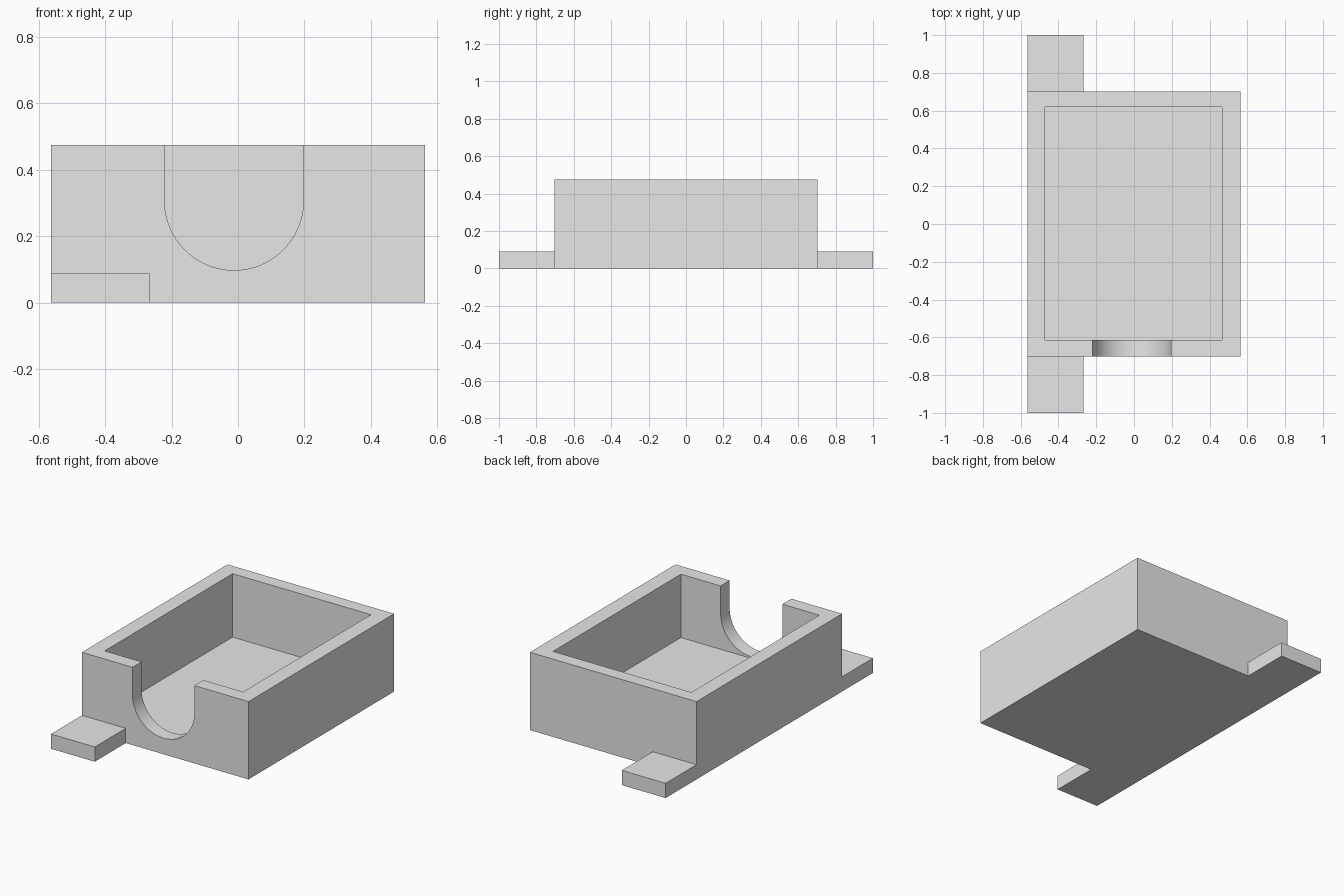
import bpy
import bmesh
import math

cube = bpy.data.objects.get("Cube")
if cube:
    bpy.data.objects.remove(cube, do_unlink=True)

grey = bpy.data.materials.new("light_grey")
grey.use_nodes = True
grey.diffuse_color = (0.8, 0.8, 0.8, 1)
grey.node_tree.nodes["Principled BSDF"].inputs["Base Color"].default_value = (0.8, 0.8, 0.8, 1)


def prism(name, profile, depth):
    """Solid made by sweeping a closed 3D outline along a depth vector."""
    bm = bmesh.new()
    face = bm.faces.new([bm.verts.new(p) for p in profile])
    swept = bmesh.ops.extrude_face_region(bm, geom=[face])["geom"]
    verts = [v for v in swept if isinstance(v, bmesh.types.BMVert)]
    bmesh.ops.translate(bm, verts=verts, vec=depth)
    bmesh.ops.recalc_face_normals(bm, faces=bm.faces)
    mesh = bpy.data.meshes.new(name)
    bm.to_mesh(mesh)
    bm.free()
    mesh.materials.append(grey)
    obj = bpy.data.objects.new(name, mesh)
    bpy.context.collection.objects.link(obj)
    return obj


def box(name, x0, x1, y0, y1, z0, z1):
    outline = [(x0, y0, z0), (x1, y0, z0), (x1, y1, z0), (x0, y1, z0)]
    return prism(name, outline, (0, 0, z1 - z0))


def combine(target, other, operation):
    """Apply a boolean to the target and discard the other solid."""
    mod = target.modifiers.new(operation.lower(), "BOOLEAN")
    mod.operation = operation
    mod.solver = "EXACT"
    mod.object = other
    bpy.context.view_layer.objects.active = target
    bpy.ops.object.modifier_apply(modifier=mod.name)
    bpy.data.objects.remove(other, do_unlink=True)


LEFT, RIGHT, HALF_Y, HEIGHT = -0.5625, 0.5625, 0.702, 0.475
FLOOR, TAB_TOP, TAB_EDGE = 0.088, 0.09, -0.267

# Open tray body
tray = box("open_tray", LEFT, RIGHT, -HALF_Y, HALF_Y, 0, HEIGHT)
combine(tray, box("cavity_cutter", -0.47, 0.465, -0.615, 0.619, FLOOR, HEIGHT + 0.1), "DIFFERENCE")

# Round-bottomed notch through the front wall
cx, cz, r, steps = -0.012, 0.307, 0.209, 48
arc = [math.pi * (1 + i / steps) for i in range(steps + 1)]
notch = [(cx + r * math.cos(a), -0.8, cz + r * math.sin(a)) for a in arc]
notch += [(cx + r, -0.8, HEIGHT + 0.1), (cx - r, -0.8, HEIGHT + 0.1)]
combine(tray, prism("notch_cutter", notch, (0, 0.4, 0)), "DIFFERENCE")

# Mounting tabs along the side, front and back
for name, y0, y1 in (("front_tab", -1, -HALF_Y + 0.04), ("back_tab", HALF_Y - 0.04, 1)):
    combine(tray, box(name, LEFT, TAB_EDGE, y0, y1, 0, TAB_TOP), "UNION")

# Smooth the notch curve and keep the corners crisp
bpy.ops.object.select_all(action="DESELECT")
tray.select_set(True)
bpy.context.view_layer.objects.active = tray
bpy.ops.object.shade_smooth_by_angle(angle=math.radians(30))
